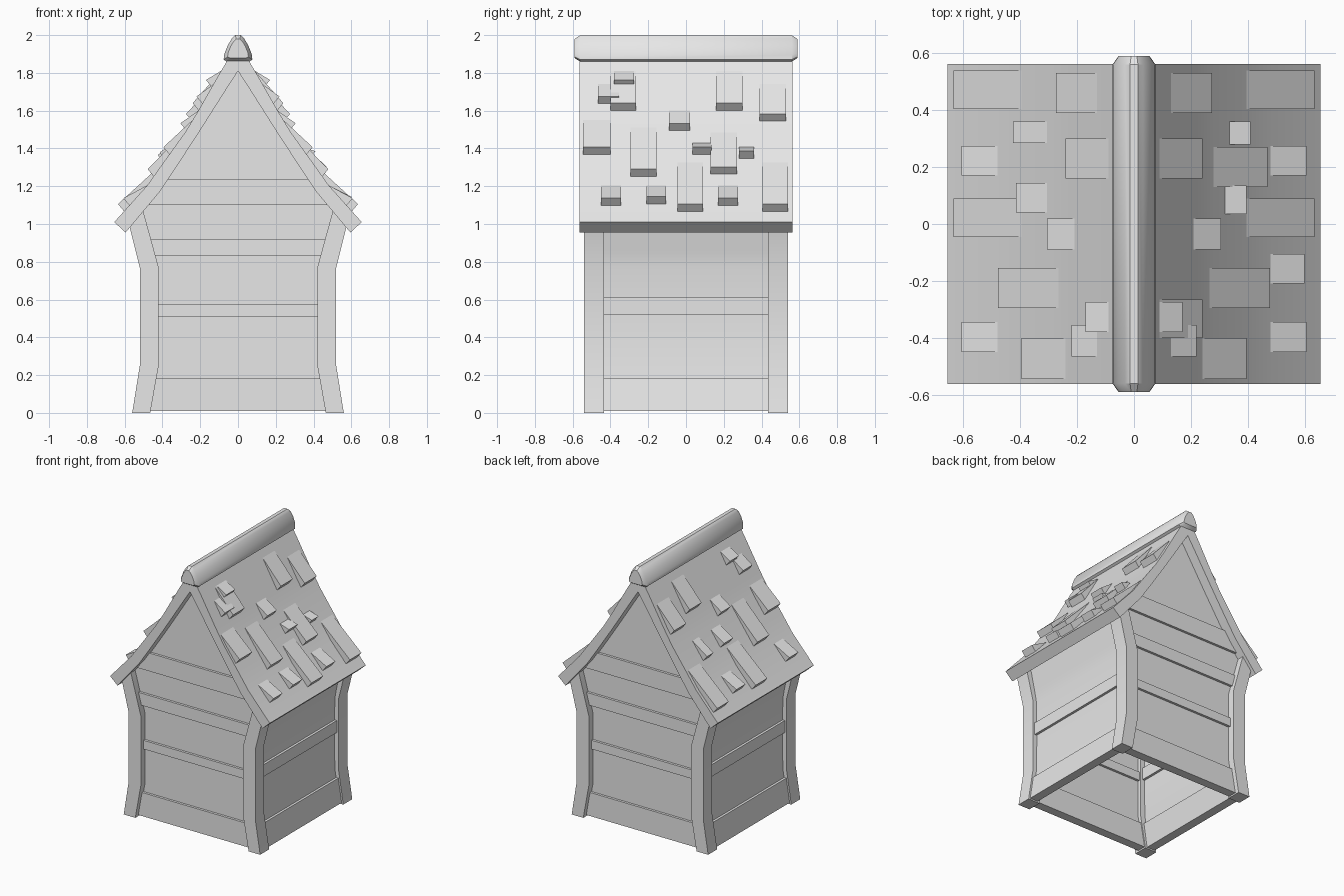
import bpy
import bmesh
from math import radians

default_cube = bpy.data.objects.get("Cube")
if default_cube:
    bpy.data.objects.remove(default_cube, do_unlink=True)

# One plain colour for the whole building
grey = bpy.data.materials.new("plain grey")
grey.use_nodes = True
grey.diffuse_color = (0.8, 0.8, 0.8, 1)
grey.node_tree.nodes["Principled BSDF"].inputs["Base Color"].default_value = (0.8, 0.8, 0.8, 1)


def finish(name, bm):
    """Turn a bmesh into a shaded object."""
    bmesh.ops.recalc_face_normals(bm, faces=bm.faces)
    mesh = bpy.data.meshes.new(name)
    bm.to_mesh(mesh)
    bm.free()
    mesh.materials.append(grey)
    mesh.polygons.foreach_set("use_smooth", [True] * len(mesh.polygons))
    mesh.set_sharp_from_angle(angle=radians(30))
    obj = bpy.data.objects.new(name, mesh)
    bpy.context.collection.objects.link(obj)
    return obj


def slab(name, outer, inner, y0, y1):
    """Solid between two matching (x, z) polylines, extruded from y0 to y1."""
    bm = bmesh.new()
    rows = [[bm.verts.new((x, y, z)) for x, z in line]
            for line, y in ((outer, y0), (inner, y0), (inner, y1), (outer, y1))]
    for k in range(len(rows)):
        a, b = rows[k], rows[(k + 1) % len(rows)]
        for i in range(len(outer) - 1):
            bm.faces.new((a[i], a[i + 1], b[i + 1], b[i]))
    for i in (0, -1):
        bm.faces.new([row[i] for row in rows])
    return finish(name, bm)


def interpolate(curve, u, axis=0):
    """Other coordinate of a polyline at value u along the given axis."""
    for p, q in zip(curve, curve[1:]):
        lo, hi = sorted((p[axis], q[axis]))
        if lo <= u <= hi:
            t = (u - p[axis]) / (q[axis] - p[axis])
            return p[1 - axis] + t * (q[1 - axis] - p[1 - axis])
    return curve[-1][1 - axis]


def flip(points, side):
    return [(side * x, z) for x, z in points]


def shift(points, dx):
    return [(x + dx, z) for x, z in points]


SIDES = ((1, "left"), (-1, "right"))
ENDS = ((-1, "front"), (1, "back"))

# Roof: one bent slab from eave to eave
roof_top = [(0, 1.96), (0.09, 1.81), (0.21, 1.6), (0.28, 1.485),
            (0.395, 1.325), (0.48, 1.205), (0.655, 1.01)]
roof_under = [(0, 1.81), (0.06, 1.717), (0.15, 1.575), (0.22, 1.465),
              (0.33, 1.297), (0.415, 1.17), (0.595, 0.955)]
slab("roof", flip(roof_top[:0:-1], -1) + roof_top,
     flip(roof_under[:0:-1], -1) + roof_under, -0.563, 0.563)

# Ridge cap with chamfered ends
half = [(0.06, 1.86), (0.076, 1.87), (0.074, 1.895), (0.055, 1.945), (0.032, 1.983), (0.014, 2)]
section = half + flip(half[::-1], -1)
bm = bmesh.new()
rings = []
for y, scale in ((-0.59, 0.72), (-0.56, 1), (0.56, 1), (0.59, 0.72)):
    rings.append([bm.verts.new((x * scale, y, 1.925 + (z - 1.925) * scale))
                  for x, z in section])
for a, b in zip(rings, rings[1:]):
    for i in range(len(a)):
        j = (i + 1) % len(a)
        bm.faces.new((a[i], a[j], b[j], b[i]))
bm.faces.new(rings[0])
bm.faces.new(rings[-1])
finish("ridge_cap", bm)

# Shingles: wedges lying on the slope, as (inner x, outer x, y start, y end)
shared = [(0.395, 0.635, 0.405, 0.54), (0.13, 0.275, 0.39, 0.53), (0.48, 0.607, 0.17, 0.275),
          (0.09, 0.24, 0.16, 0.3), (0.395, 0.635, -0.045, 0.09), (0.21, 0.305, -0.09, 0.02),
          (0.265, 0.478, -0.295, -0.155), (0.09, 0.17, -0.38, -0.275),
          (0.13, 0.22, -0.465, -0.355), (0.48, 0.607, -0.45, -0.345),
          (0.24, 0.395, -0.545, -0.4)]
left_only = [(0.335, 0.41, 0.28, 0.36), (0.32, 0.395, 0.035, 0.135), (0.28, 0.47, 0.13, 0.27),
             (0.48, 0.6, -0.21, -0.105), (0.09, 0.24, -0.4, -0.265)]
right_only = [(0.305, 0.425, 0.285, 0.36), (0.305, 0.415, 0.04, 0.145)]
for side, label in SIDES:
    for x0, x1, y0, y1 in shared + (left_only if side > 0 else right_only):
        z0 = interpolate(roof_top, x0)
        foot = x1 - 0.03
        zf = interpolate(roof_top, foot)
        top = [(x0, z0), (x1, zf + 0.04)]
        under = [(x0 - 0.015, z0 - 0.01), (foot - 0.008, zf - 0.006)]
        slab(label + "_shingle", flip(top, side), flip(under, side), y0, y1)

# Corner posts, flared at the foot and under the eaves
post_out = [(0.56, 0), (0.52, 0.25), (0.52, 0.77), (0.575, 0.99)]
post_in = [(0.465, 0), (0.42, 0.25), (0.42, 0.77), (0.505, 1.08)]
for side, label in SIDES:
    for end, place in ENDS:
        slab(f"{place}_{label}_post", flip(post_out, side), flip(post_in, side),
             end * 0.435, end * 0.54)

# Side walls follow the posts, with a rail and a skirting board
wall_face = [(0.528, 0.01), (0.49, 0.25), (0.488, 0.5), (0.49, 0.77), (0.505, 0.85), (0.545, 1.03)]
for side, label in SIDES:
    slab(label + "_wall", flip(wall_face, side), flip(shift(wall_face, -0.03), side),
         -0.47, 0.47)
    for part, low, high in (("skirting", 0.01, 0.185), ("rail", 0.52, 0.61)):
        line = [(interpolate(wall_face, z, 1), z) for z in (low, high)]
        slab(f"{label}_{part}", flip(shift(line, 0.018), side),
             flip(shift(line, -0.048), side), -0.46, 0.46)

# Gable walls reach up to the ridge, with rails across them
gable = [(0.5, 0.01), (0.46, 0.25), (0.46, 0.77), (0.525, 1.045)] + roof_under[-2:0:-1] + [(0.004, 1.81)]
for end, place in ENDS:
    slab(place + "_gable", gable, flip(gable, -1), end * 0.46, end * 0.49)
    for part, low, high in (("skirting", 0.01, 0.185), ("lower_rail", 0.51, 0.575),
                            ("middle_rail", 0.83, 0.92), ("upper_rail", 1.1, 1.235)):
        line = [(interpolate(gable, z, 1), z) for z in (low, high)]
        slab(f"{place}_{part}", line, flip(line, -1), end * 0.442, end * 0.508)
